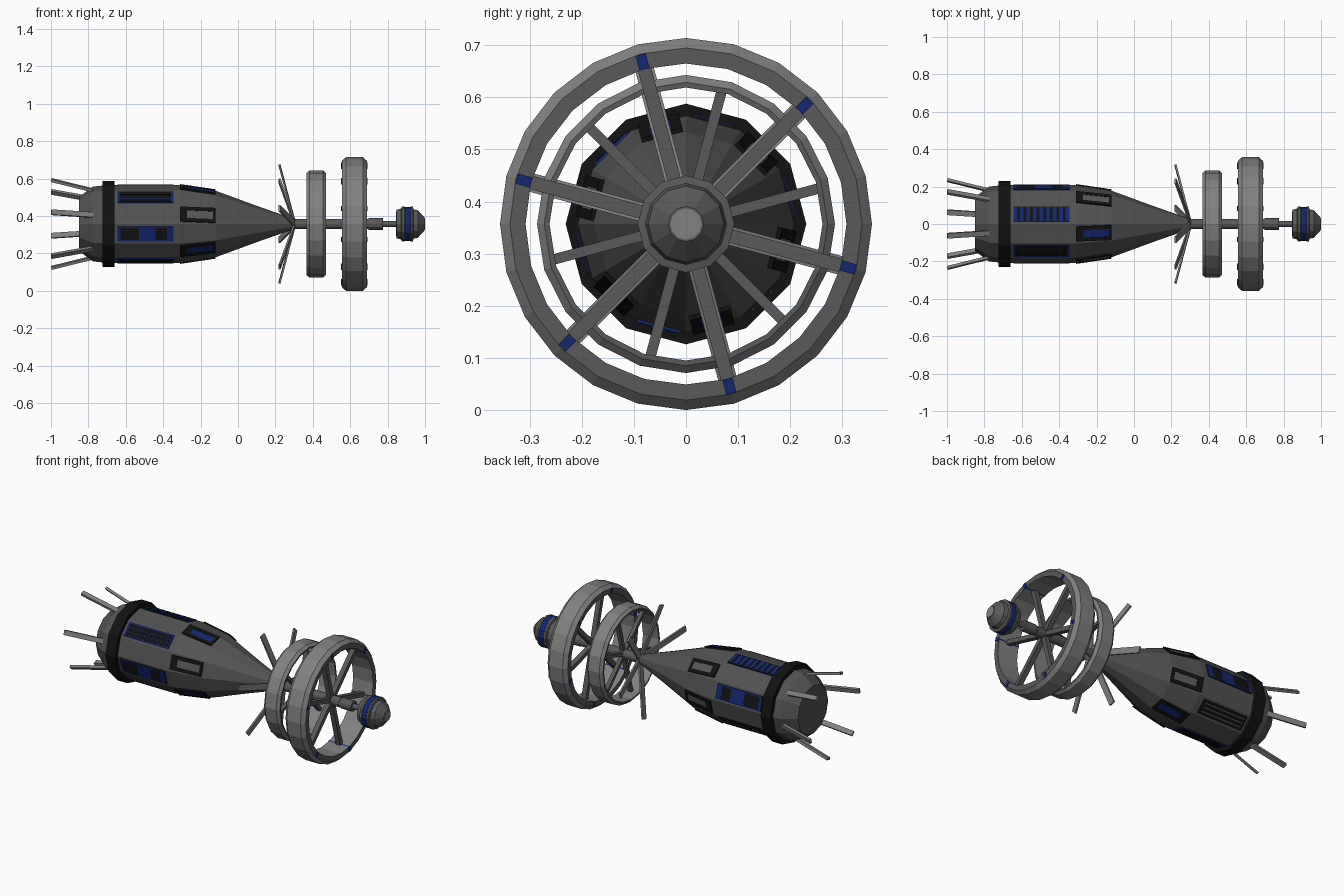
import bpy, bmesh, math
from mathutils import Vector

if "Cube" in bpy.data.objects:
    bpy.data.objects.remove(bpy.data.objects["Cube"])

ZC = 0.357                      # height of the long axis
C15 = math.cos(math.radians(15))


def material(name, rgb):
    m = bpy.data.materials.new(name)
    m.diffuse_color = (*rgb, 1)
    m.use_nodes = True
    m.node_tree.nodes["Principled BSDF"].inputs["Base Color"].default_value = m.diffuse_color
    return m


HULL = material("hull_grey", (0.085, 0.085, 0.085))
LIGHT = material("light_grey", (0.22, 0.22, 0.22))
DARK = material("dark_grey", (0.10, 0.10, 0.10))
BLACK = material("black", (0.006, 0.006, 0.006))
BLUE = material("blue", (0.006, 0.02, 0.16))


def finish(name, bm, mats):
    bmesh.ops.recalc_face_normals(bm, faces=bm.faces)
    me = bpy.data.meshes.new(name)
    bm.to_mesh(me)
    bm.free()
    for m in mats:
        me.materials.append(m)
    ob = bpy.data.objects.new(name, me)
    bpy.context.collection.objects.link(ob)
    return ob


def lathe(name, profile, sides, mats, closed=False, rule=None):
    """Turn an (x, radius) profile around the long axis."""
    bm = bmesh.new()
    rings = []
    for x, r in profile:
        ring = []
        for i in range(sides):
            a = math.pi / 2 + math.tau * i / sides
            ring.append(bm.verts.new((x, r * math.cos(a), ZC + r * math.sin(a))))
        rings.append(ring)
    pairs = list(zip(rings, rings[1:]))
    if closed:
        pairs.append((rings[-1], rings[0]))
    else:
        bm.faces.new(rings[0])
        bm.faces.new(rings[-1])
    for a, b in pairs:
        for i in range(sides):
            j = (i + 1) % sides
            bm.faces.new((a[i], a[j], b[j], b[i]))
    bm.normal_update()
    if rule:
        for f in bm.faces:
            f.material_index = rule(f)
    return finish(name, bm, mats)


def beams(name, items, mat):
    """Boxes from (x0, r0) to (x1, r1): items are (angle, x0, r0, x1, r1, width, thickness, side offset)."""
    bm = bmesh.new()
    for ang, x0, r0, x1, r1, w, t, off in items:
        a = math.radians(ang)
        rad = Vector((0, math.cos(a), math.sin(a)))
        tan = Vector((0, -math.sin(a), math.cos(a)))
        ax = Vector((1, 0, 0))
        d = ax * (x1 - x0) + rad * (r1 - r0)
        n = d.normalized().cross(tan)
        ends = []
        for x, r in ((x0, r0), (x1, r1)):
            p = ax * x + rad * r + tan * off + Vector((0, 0, ZC))
            ends.append([bm.verts.new(p + tan * (u * w / 2) + n * (v * t / 2))
                         for u, v in ((-1, -1), (1, -1), (1, 1), (-1, 1))])
        bm.faces.new(ends[0])
        bm.faces.new(ends[1])
        for i in range(4):
            j = (i + 1) % 4
            bm.faces.new((ends[0][i], ends[0][j], ends[1][j], ends[1][i]))
    return finish(name, bm, [mat])


# main hull, collar and shaft
lathe("hull", [(-0.85, 0.145), (-0.775, 0.2), (-0.7, 0.208), (-0.31, 0.208), (-0.12, 0.178),
               (0.1, 0.097), (0.28, 0.034), (0.30, 0.028)], 12, [HULL])
lathe("rear_collar", [(-0.725, 0.2), (-0.725, 0.231), (-0.66, 0.231), (-0.66, 0.2)], 12, [BLACK], True)
lathe("shaft", [(0.28, 0.028), (0.69, 0.028)], 12, [DARK])
lathe("shaft_coupling", [(0.685, 0.022), (0.70, 0.031), (0.775, 0.031)], 12, [DARK])
lathe("neck", [(0.77, 0.016), (0.86, 0.016)], 12, [DARK])


# rotating rings, with dark flat ends
def end_dark(f):
    return 1 if abs(f.normal.x) > 0.9 else 0


def ring(name, xc, half, bevel, r_in, r_edge, r_out, sides):
    lathe(name, [(xc - half, r_in), (xc - half, r_edge), (xc - half + bevel, r_out),
                 (xc + half - bevel, r_out), (xc + half, r_edge), (xc + half, r_in)],
          sides, [LIGHT, DARK], True, end_dark)


ring("large_ring", 0.622, 0.067, 0.022, 0.308, 0.338, 0.357, 24)
ring("small_ring", 0.418, 0.053, 0.016, 0.262, 0.272, 0.286, 20)

A = [45 + 60 * k for k in range(6)]
B = [15 + 60 * k for k in range(6)]
beams("large_ring_spokes", [(a, 0.622, 0.01, 0.622, 0.315, 0.026, 0.03, 0) for a in A], DARK)
beams("small_ring_spokes", [(a, 0.418, 0.01, 0.418, 0.268, 0.02, 0.024, 0) for a in B], DARK)
beams("ring_markers", [(a, 0.552, 0.322, 0.692, 0.322, 0.02, 0.029, 0) for a in A], BLUE)

# swept spikes at the nose and fins at the tail
beams("nose_spikes", [(a, 0.30, 0.02, 0.222, 0.325, 0.036, 0.01, 0) for a in A], LIGHT)
beams("tail_fins", [(a, -0.998, 0.243, -0.77, 0.185, 0.028, 0.015, 0) for a in A], LIGHT)

# end pod with blue band
lathe("end_pod", [(0.845, 0.06), (0.848, 0.076), (0.872, 0.082), (0.876, 0.093), (0.89, 0.093),
                  (0.892, 0.09), (0.922, 0.09), (0.924, 0.093), (0.935, 0.093), (0.938, 0.078),
                  (0.962, 0.073), (0.998, 0.034)], 12, [DARK])
lathe("pod_band", [(0.892, 0.085), (0.892, 0.092), (0.922, 0.092), (0.922, 0.085)], 12, [BLUE], True)
lathe("pod_tip", [(0.99, 0.03), (1.0, 0.03)], 12, [LIGHT])

# rear panels on alternate hull sides
X0, X1, W = -0.645, -0.345, 0.086
R = 0.208 * C15


def strip(ang, x0, x1, w, off=0.0, lift=0.006):
    return (ang, x0, R + lift, x1, R + lift, w, 0.006, off)


blue_base, black_base = [135, 255], [15, 75, 195, 315]
beams("blue_panels", [strip(a, X0, X1, W, 0, 0.002) for a in blue_base], BLUE)
beams("black_panels", [strip(a, X0, X1, W, 0, 0.002) for a in black_base], BLACK)
# long black slats in the blue panels
beams("long_slats", [strip(a, X0 + 0.012, X1 - 0.012, 0.02, o, 0.004)
                     for a in blue_base for o in (-0.025, 0, 0.025)], BLACK)
# slanted grille seen as cross stripes
beams("cross_stripes", [strip(75, X0 + 0.035 * k, X0 + 0.035 * k + 0.02, W - 0.008, 0, 0.004)
                        for k in range(9)], BLUE)
# blue blocks on the side panels
blocks = []
for a in (15, 195):
    blocks += [strip(a, X0 + 0.115, X0 + 0.205, W - 0.01, 0, 0.004),
               strip(a, X0 + 0.265, X1, W - 0.01, 0, 0.004),
               strip(a, X0, X0 + 0.018, W - 0.01, 0, 0.004)]
    blocks += [strip(a, X0, X1, 0.008, o, 0.004) for o in (-0.038, 0.038)]
beams("blue_blocks", blocks, BLUE)
beams("grey_slats", [strip(315, X0 + 0.015, X1 - 0.015, 0.006, o, 0.004)
                     for o in (-0.024, 0, 0.024)], HULL)

# forward window frames on the tapering section
RA, RB = 0.208 * C15, 0.178 * C15


def window(a, f0, f1, w, lift, off=0.0):
    def at(f):
        return (-0.31 + 0.19 * f, RA + (RB - RA) * f + lift)
    return (a, *at(f0), *at(f1), w, 0.008, off)


frames = []
for a in A:
    frames += [window(a, 0, 1, 0.02, 0.005, o) for o in (-0.031, 0.031)]
    frames += [window(a, 0, 0.2, 0.08, 0.005), window(a, 0.92, 1, 0.08, 0.005)]
beams("window_frames", frames, BLACK)
beams("blue_windows", [window(a, 0.1, 0.95, 0.05, 0.003) for a in (105, 225, 285)], BLUE)
beams("grey_windows", [window(a, 0.1, 0.95, 0.05, 0.003) for a in (45, 165, 345)], DARK)
